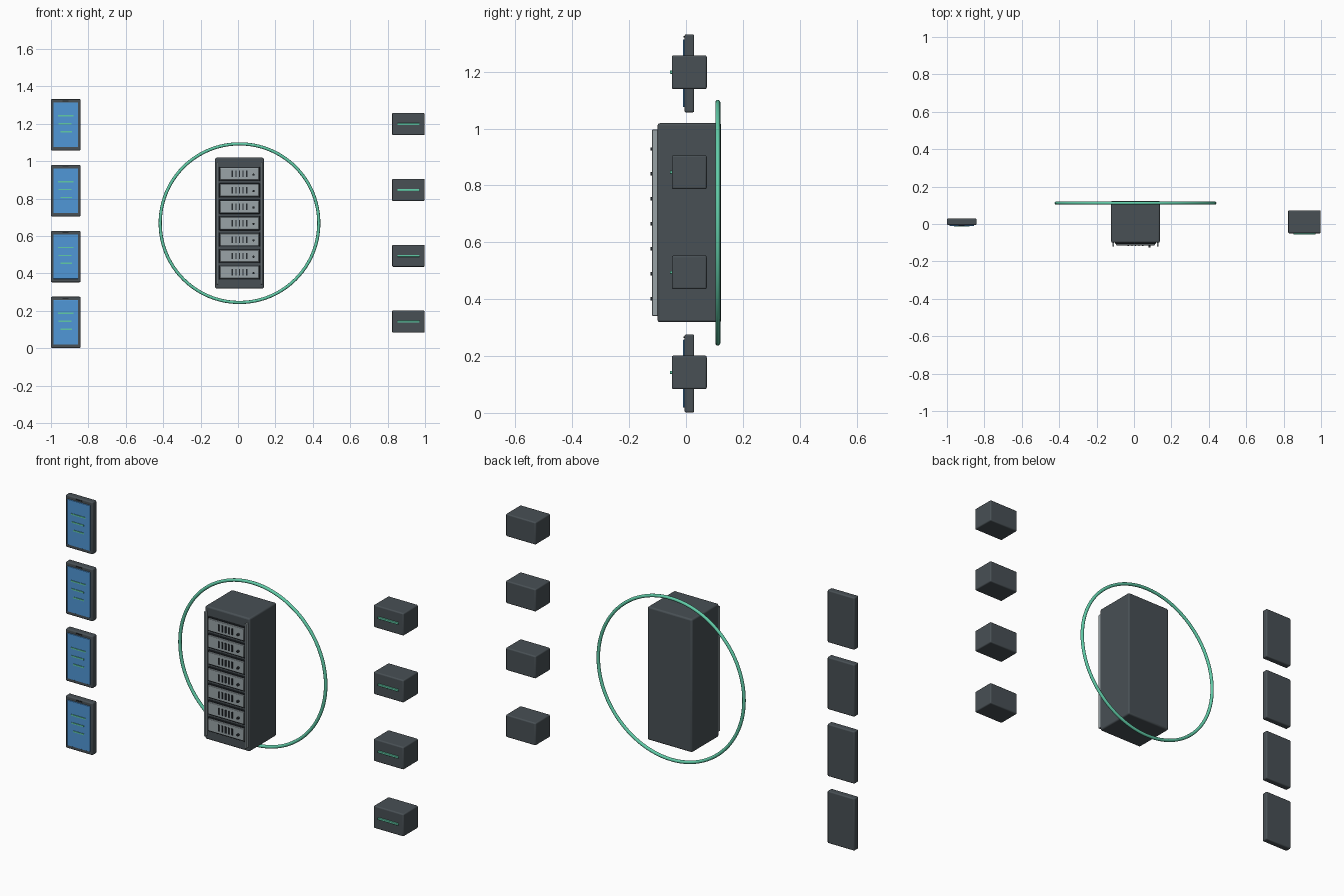
import bpy, math

if "Cube" in bpy.data.objects:
    bpy.data.objects.remove(bpy.data.objects["Cube"])

def material(name, rgb):
    m = bpy.data.materials.new(name)
    m.diffuse_color = (*rgb, 1)
    m.use_nodes = True
    m.node_tree.nodes["Principled BSDF"].inputs["Base Color"].default_value = m.diffuse_color
    return m

CHARCOAL = material("charcoal", (0.065, 0.08, 0.09))
DARK = material("dark", (0.02, 0.025, 0.03))
SILVER = material("silver", (0.32, 0.37, 0.39))
BLUE = material("screen_blue", (0.08, 0.31, 0.68))
GREEN = material("mint", (0.12, 0.6, 0.39))

def finish(ob, name, mat):
    ob.name = name
    ob.data.materials.append(mat)
    bpy.ops.object.shade_smooth_by_angle(angle=math.radians(35))
    return ob

def box(name, x, y, z, mat, bevel=0.0):
    """Box given by (min, max) pairs on each axis."""
    bpy.ops.mesh.primitive_cube_add(size=1, location=[sum(a) / 2 for a in (x, y, z)])
    ob = bpy.context.object
    ob.scale = [a[1] - a[0] for a in (x, y, z)]
    bpy.ops.object.transform_apply(location=False, rotation=False, scale=True)
    if bevel:
        b = ob.modifiers.new("bevel", 'BEVEL')
        b.width, b.segments = bevel, 3
    return finish(ob, name, mat)

def mid(c, size):
    return (c - size / 2, c + size / 2)

def button(name, x, y, z, r, depth, mat):
    bpy.ops.mesh.primitive_cylinder_add(vertices=16, radius=r, depth=depth,
                                        location=(x, y, z), rotation=(math.pi / 2, 0, 0))
    return finish(bpy.context.object, name, mat)

CX, CZ = 0.008, 0.669

# Server cabinet with front rails
box("cabinet", mid(CX, 0.26), (-0.10, 0.124), mid(CZ, 0.70), CHARCOAL, 0.008)
for side in (-1, 1):
    box("cabinet_rail", mid(CX + side * 0.119, 0.010), (-0.119, -0.098), mid(CZ, 0.655), SILVER, 0.002)

# Seven rack units with vent slots, a status light and screws
for i in range(7):
    z = CZ + (i - 3) * 0.0878
    box("rack_unit_frame", mid(CX, 0.218), (-0.106, -0.098), mid(z, 0.076), DARK, 0.002)
    box("rack_unit", mid(CX, 0.208), (-0.114, -0.098), mid(z, 0.064), SILVER, 0.003)
    for k in range(5):
        box("vent_slot", mid(CX - 0.038 + k * 0.019, 0.007), (-0.118, -0.112), mid(z, 0.034), DARK)
    button("status_button", CX + 0.075, -0.118, z - 0.004, 0.006, 0.014, DARK)

# Ring behind the cabinet
bpy.ops.mesh.primitive_torus_add(major_radius=0.424, minor_radius=0.0085, major_segments=96,
                                 minor_segments=12, location=(CX, 0.112, CZ),
                                 rotation=(math.pi / 2, 0, 0))
finish(bpy.context.object, "halo_ring", GREEN)

# Four tablets on the left and four device boxes on the right
for i in range(4):
    z = 0.1385 + i * 0.352
    x = -0.921
    box("tablet_body", mid(x, 0.158), (-0.005, 0.029), mid(z, 0.275), CHARCOAL, 0.006)
    box("tablet_screen", mid(x, 0.132), (-0.010, 0.0), mid(z, 0.238), BLUE, 0.001)
    box("tablet_speaker", mid(x, 0.032), (-0.008, 0.0), mid(z + 0.128, 0.005), DARK)
    for dz, dx, w in ((0.048, 0, 0.084), (0.006, -0.004, 0.072), (-0.036, 0.002, 0.062)):
        box("screen_line", mid(x + dx, w), (-0.013, -0.008), mid(z + dz, 0.007), GREEN)

    box("device_box", mid(0.911, 0.174), (-0.05, 0.073), mid(z + 0.004, 0.118), CHARCOAL, 0.006)
    box("device_light", mid(0.911, 0.118), (-0.057, -0.045), mid(z + 0.004, 0.011), GREEN, 0.002)
